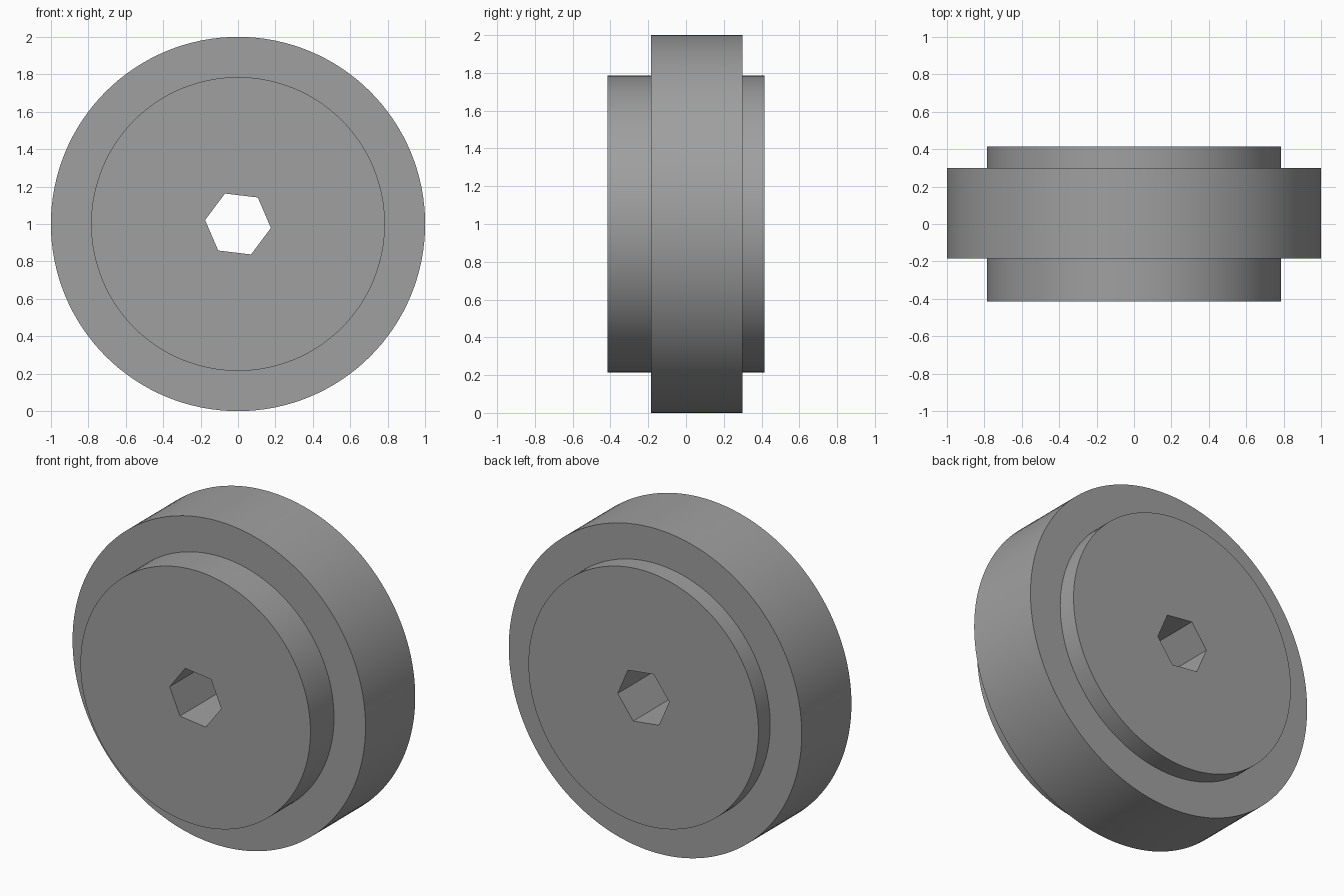
import bpy, bmesh, math
from mathutils import Matrix

if "Cube" in bpy.data.objects:
    bpy.data.objects.remove(bpy.data.objects["Cube"])

SEGMENTS = 128
grey = bpy.data.materials.new("mid grey")
grey.diffuse_color = (0.35, 0.35, 0.35, 1)
grey.use_nodes = True
grey.node_tree.nodes["Principled BSDF"].inputs["Base Color"].default_value = grey.diffuse_color

# Stepped wheel: (radius, y) profile from front hub to back hub
profile = [(0.785, -0.415), (0.785, -0.185), (1.0, -0.185),
           (1.0, 0.30), (0.785, 0.30), (0.785, 0.415)]
bm = bmesh.new()
rings = []
for r, y in profile:
    rings.append([bm.verts.new((r * math.cos(a), y, 1 + r * math.sin(a)))
                  for a in (2 * math.pi * i / SEGMENTS for i in range(SEGMENTS))])
for a, b in zip(rings, rings[1:]):
    for i in range(SEGMENTS):
        j = (i + 1) % SEGMENTS
        bm.faces.new((a[i], a[j], b[j], b[i]))
bm.faces.new(rings[0])
bm.faces.new(rings[-1])
bmesh.ops.recalc_face_normals(bm, faces=bm.faces)
mesh = bpy.data.meshes.new("wheel")
bm.to_mesh(mesh)
bm.free()
mesh.materials.append(grey)
wheel = bpy.data.objects.new("wheel", mesh)
bpy.context.collection.objects.link(wheel)

# Hexagonal axle hole, slightly rotated
bm = bmesh.new()
place = (Matrix.Translation((0, 0, 1)) @ Matrix.Rotation(math.radians(6.8), 4, 'Y')
         @ Matrix.Rotation(math.radians(90), 4, 'X')
         @ Matrix.Rotation(math.radians(30), 4, 'Z'))
bmesh.ops.create_cone(bm, cap_ends=True, segments=6, radius1=0.177,
                      radius2=0.177, depth=1.2)
# Align one corner with local +x before placing
corner = next(v for v in bm.verts)
turn = math.atan2(corner.co.y, corner.co.x)
bm.transform(place @ Matrix.Rotation(-turn - math.radians(30), 4, 'Z'))
cut_mesh = bpy.data.meshes.new("hex_cutter")
bm.to_mesh(cut_mesh)
bm.free()
cut_mesh.materials.append(grey)
cutter = bpy.data.objects.new("hex_cutter", cut_mesh)
cutter.hide_render = True
bpy.context.collection.objects.link(cutter)

# Cut the hole, then smooth only the round walls
bpy.context.view_layer.objects.active = wheel
wheel.select_set(True)
cut = wheel.modifiers.new("axle_hole", 'BOOLEAN')
cut.object = cutter
cut.operation = 'DIFFERENCE'
cut.solver = 'EXACT'
bpy.ops.object.modifier_apply(modifier=cut.name)
bpy.data.objects.remove(cutter)
bpy.ops.object.shade_smooth_by_angle(angle=math.radians(30))
